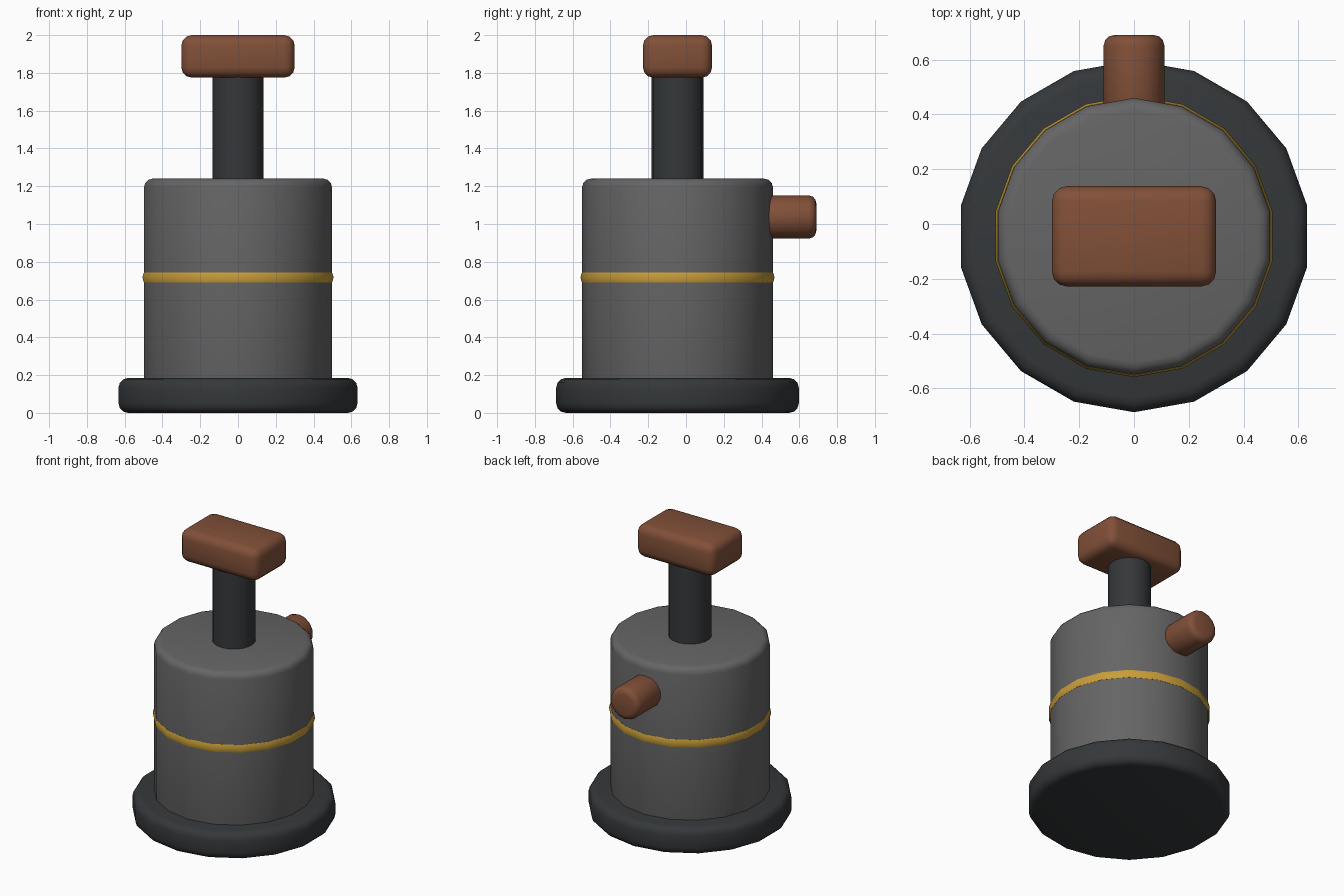
import bpy, math

if "Cube" in bpy.data.objects:
    bpy.data.objects.remove(bpy.data.objects["Cube"])

AXIS_Y = -0.045  # shared vertical axis of the turned parts


def material(name, rgb):
    m = bpy.data.materials.new(name)
    m.diffuse_color = (*rgb, 1)
    m.use_nodes = True
    m.node_tree.nodes["Principled BSDF"].inputs["Base Color"].default_value = m.diffuse_color
    return m


DARK = material("dark_metal", (0.035, 0.039, 0.042))
GREY = material("grey_metal", (0.13, 0.13, 0.13))
WOOD = material("red_wood", (0.22, 0.08, 0.04))
GOLD = material("brass", (0.58, 0.34, 0.04))


def finish(ob, name, mat, bevel=0.0):
    ob.name = name
    ob.data.materials.append(mat)
    bpy.ops.object.transform_apply(location=False, rotation=True, scale=True)
    if bevel:
        b = ob.modifiers.new("Bevel", 'BEVEL')
        b.width, b.segments = bevel, 3
        b.limit_method, b.angle_limit = 'ANGLE', math.radians(40)
        bpy.ops.object.modifier_apply(modifier=b.name)
    bpy.ops.object.shade_smooth_by_angle(angle=math.radians(35))
    return ob


def cylinder(name, mat, radius, z0, z1, sides, bevel=0.0):
    bpy.ops.mesh.primitive_cylinder_add(vertices=sides, radius=radius, depth=z1 - z0,
                                        location=(0, AXIS_Y, (z0 + z1) / 2))
    return finish(bpy.context.object, name, mat, bevel)


# Turned parts: foot, body, plunger rod
cylinder("base", DARK, 0.642, 0.0, 0.185, 18, 0.05)
cylinder("body", GREY, 0.505, 0.12, 1.24, 18, 0.045)
cylinder("plunger_rod", DARK, 0.137, 1.2, 1.82, 18)

# Brass band: small pointed profile swept round the body
profile = [(0.48, 0.69), (0.506, 0.69), (0.514, 0.717), (0.506, 0.744), (0.48, 0.744)]
n, k = 18, len(profile)
verts = [(r * math.sin(2 * math.pi * i / n), r * math.cos(2 * math.pi * i / n), z)
         for i in range(n) for r, z in profile]
faces = [(i * k + j, i * k + (j + 1) % k, (i + 1) % n * k + (j + 1) % k, (i + 1) % n * k + j)
         for i in range(n) for j in range(k)]
mesh = bpy.data.meshes.new("band")
mesh.from_pydata(verts, [], [f[::-1] for f in faces])
band = bpy.data.objects.new("band", mesh)
bpy.context.collection.objects.link(band)
band.location.y = AXIS_Y
bpy.ops.object.select_all(action='DESELECT')
band.select_set(True)
bpy.context.view_layer.objects.active = band
bpy.ops.object.mode_set(mode='EDIT')
bpy.ops.mesh.select_all(action='SELECT')
bpy.ops.mesh.normals_make_consistent(inside=False)
bpy.ops.object.mode_set(mode='OBJECT')
finish(band, "band", GOLD)

# Plunger handle block
bpy.ops.mesh.primitive_cube_add(size=1, location=(0, AXIS_Y, 1.8875))
handle = bpy.context.object
handle.scale = (0.6, 0.366, 0.225)
finish(handle, "plunger_handle", WOOD, 0.055)

# Side knob pointing backwards
bpy.ops.mesh.primitive_cylinder_add(vertices=14, radius=0.114, depth=0.29,
                                    location=(0, 0.545, 1.037),
                                    rotation=(math.pi / 2, 0, 0))
finish(bpy.context.object, "side_knob", WOOD, 0.04)
